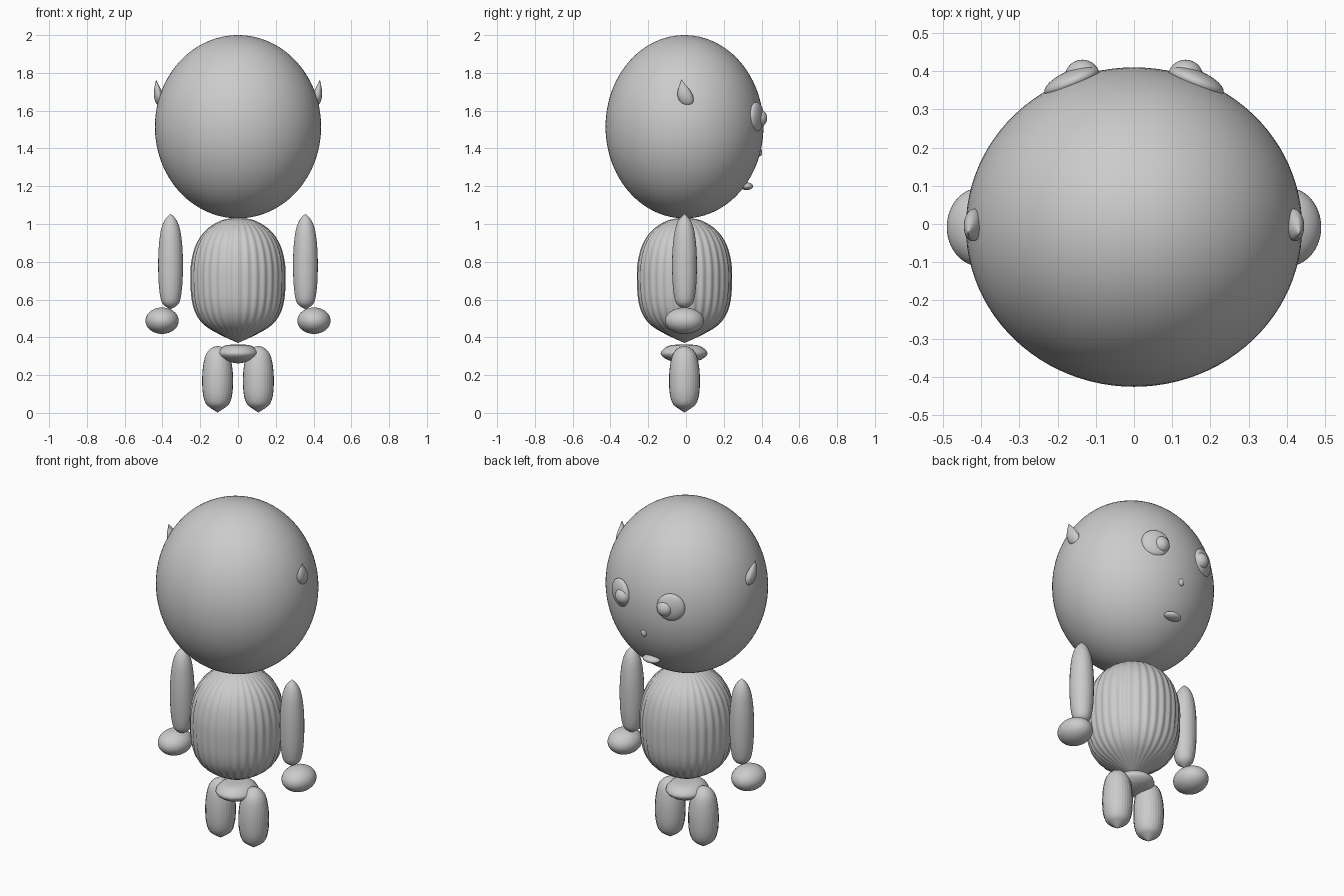
import bpy, bmesh, math
from mathutils import Matrix, Vector

if "Cube" in bpy.data.objects:
    bpy.data.objects.remove(bpy.data.objects["Cube"])

CY = -0.008  # the body axis sits slightly behind the origin

grey = bpy.data.materials.new("plain_grey")
grey.diffuse_color = (0.6, 0.6, 0.6, 1)
grey.use_nodes = True
grey.node_tree.nodes["Principled BSDF"].inputs["Base Color"].default_value = grey.diffuse_color


def finish(name, bm):
    """Turn a bmesh into a smooth, grey object."""
    bmesh.ops.recalc_face_normals(bm, faces=bm.faces)
    me = bpy.data.meshes.new(name)
    bm.to_mesh(me)
    bm.free()
    me.materials.append(grey)
    for p in me.polygons:
        p.use_smooth = True
    ob = bpy.data.objects.new(name, me)
    bpy.context.collection.objects.link(ob)
    return ob


def ellipsoid(name, centre, radii, turn=0, tilt=0, seg=48):
    bm = bmesh.new()
    bmesh.ops.create_uvsphere(bm, u_segments=seg, v_segments=seg // 2, radius=1)
    bm.transform(Matrix.Translation(centre) @ Matrix.Rotation(turn, 4, 'Z')
                 @ Matrix.Rotation(tilt, 4, 'X') @ Matrix.Diagonal((*radii, 1)))
    return finish(name, bm)


def smooth_profile(pts, n=4):
    """Catmull-Rom through (radius, z) points."""
    out = []
    for i in range(len(pts) - 1):
        p = [Vector(pts[max(0, min(len(pts) - 1, i + k))]) for k in (-1, 0, 1, 2)]
        for s in range(n):
            t = s / n
            out.append(0.5 * (2 * p[1] + (p[2] - p[0]) * t
                              + (2 * p[0] - 5 * p[1] + 4 * p[2] - p[3]) * t * t
                              + (3 * p[1] - p[0] - 3 * p[2] + p[3]) * t ** 3))
    return out + [Vector(pts[-1])]


def lathe(name, centre, profile, seg=32, pleats=0, depth=0.0, sx=1, sy=1, lean=(0, 0)):
    """Revolve a profile that starts and ends on the axis; optional pleats and lean."""
    bm = bmesh.new()
    pts = smooth_profile(profile)
    z0, z1 = pts[0].y, pts[-1].y

    def place(r, a, z):
        f = (z - z1) / (z0 - z1)
        r = max(r, 0.0) * (1 + depth * math.cos(pleats * a))
        return bm.verts.new((centre[0] + r * sx * math.cos(a) + lean[0] * f,
                             centre[1] + r * sy * math.sin(a) + lean[1] * f, z))

    rings = [[place(p.x, 2 * math.pi * i / seg, p.y) for i in range(seg)]
             for p in pts[1:-1]]
    top, bottom = place(0, 0, z0), place(0, 0, z1)
    for i in range(seg):
        j = (i + 1) % seg
        bm.faces.new((top, rings[0][i], rings[0][j]))
        bm.faces.new((bottom, rings[-1][j], rings[-1][i]))
        for a, b in zip(rings, rings[1:]):
            bm.faces.new((a[i], b[i], b[j], a[j]))
    return finish(name, bm)


# Head, nose and mouth (the face looks towards +y)
ellipsoid("head", (0, CY, 1.515), (0.44, 0.418, 0.485), seg=96)
ellipsoid("nose", (0, 0.39, 1.38), (0.018, 0.013, 0.022), seg=24)
ellipsoid("mouth", (0, 0.32, 1.20), (0.052, 0.036, 0.02), seg=32)

# Pleated torso
lathe("torso", (0, CY),
      [(0, 1.035), (0.09, 1.018), (0.17, 0.965), (0.22, 0.89), (0.244, 0.80),
       (0.249, 0.71), (0.242, 0.60), (0.218, 0.52), (0.17, 0.46), (0.09, 0.412),
       (0, 0.37)],
      seg=192, pleats=32, depth=0.014)

# Small pelvis pad between the legs
lathe("pelvis", (0, CY - 0.002),
      [(0, 0.362), (0.05, 0.36), (0.085, 0.348), (0.11, 0.315), (0.085, 0.285),
       (0.04, 0.268), (0, 0.262)], seg=16, sy=1.13)

for s, side in ((-1, "left"), (1, "right")):
    # Eye and bulging pupil
    ellipsoid(f"{side}_eye", (s * 0.163, 0.372, 1.567), (0.077, 0.03, 0.078),
              turn=-s * math.radians(23))
    ellipsoid(f"{side}_pupil", (s * 0.135, 0.385, 1.56), (0.046, 0.045, 0.047), seg=32)
    # Teardrop ear leaning out and back
    lathe(f"{side}_ear", (s * 0.412, 0.01),
          [(0, 1.765), (0.013, 1.742), (0.032, 1.708), (0.041, 1.672),
           (0.03, 1.638), (0, 1.622)], sx=0.6, lean=(s * 0.022, -0.035))
    # Arm and hand
    lathe(f"{side}_arm", (s * 0.357, CY),
          [(0, 1.055), (0.03, 1.022), (0.05, 0.97), (0.061, 0.89), (0.065, 0.80),
           (0.063, 0.70), (0.055, 0.62), (0.04, 0.575), (0, 0.548)],
          seg=96, pleats=32, depth=0.008)
    ellipsoid(f"{side}_hand", (s * 0.402, CY, 0.488), (0.088, 0.103, 0.07))
    # Leg
    lathe(f"{side}_leg", (s * 0.108, CY),
          [(0, 0.355), (0.035, 0.342), (0.063, 0.305), (0.077, 0.24), (0.081, 0.17),
           (0.077, 0.10), (0.062, 0.05), (0.035, 0.025), (0, 0.002)],
          seg=96, pleats=32, depth=0.01)
